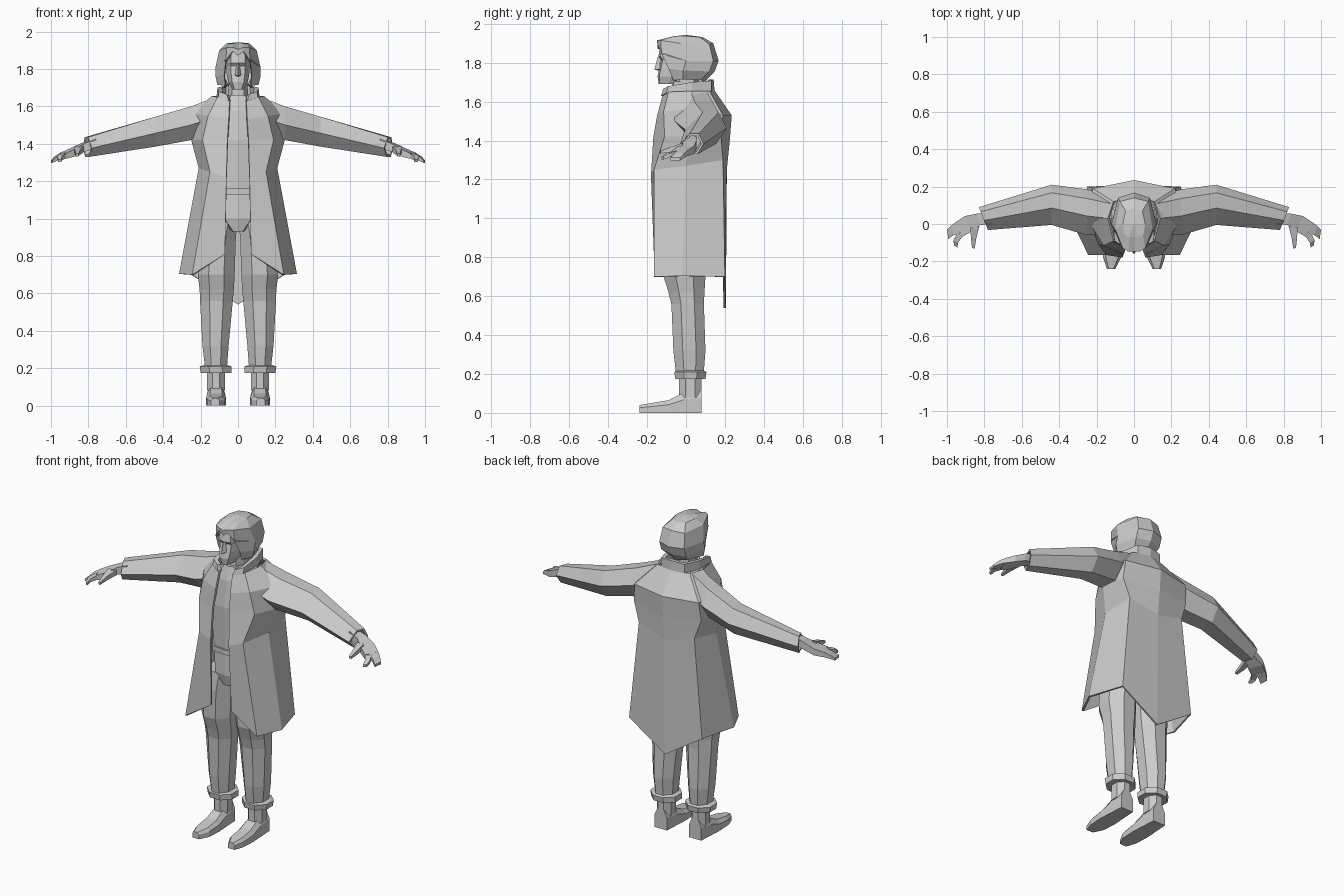
import bpy, bmesh, math

grey = bpy.data.materials.new("light_grey")
grey.diffuse_color = (0.6, 0.6, 0.6, 1)


def build(name, verts, faces, shell=0, closed=True):
    """Right half (x > 0) mirrored to the left; shells get an inward thickness."""
    me = bpy.data.meshes.new(name)
    me.from_pydata(verts, [], faces)
    if closed:
        bm = bmesh.new()
        bm.from_mesh(me)
        bmesh.ops.recalc_face_normals(bm, faces=bm.faces)
        bm.to_mesh(me)
        bm.free()
    me.materials.append(grey)
    ob = bpy.data.objects.new(name, me)
    bpy.context.collection.objects.link(ob)
    m = ob.modifiers.new("mirror", 'MIRROR')
    m.use_clip = True
    if shell:
        s = ob.modifiers.new("thickness", 'SOLIDIFY')
        s.thickness, s.offset = shell, -1
    return ob


def loft(name, rings):
    """Closed tube through rings with capped ends."""
    n = len(rings[0])
    faces = [(r * n + i, r * n + (i + 1) % n, (r + 1) * n + (i + 1) % n, (r + 1) * n + i)
             for r in range(len(rings) - 1) for i in range(n)]
    faces += [tuple(range(n)), tuple(range((len(rings) - 1) * n, len(rings) * n))]
    return build(name, [p for r in rings for p in r], faces)


def sheet(name, rows, shell):
    """Open sheet; rows go upward, columns run front to back."""
    n = len(rows[0])
    faces = [(r * n + i, r * n + i + 1, (r + 1) * n + i + 1, (r + 1) * n + i)
             for r in range(len(rows) - 1) for i in range(n - 1)]
    return build(name, [p for r in rows for p in r], faces, shell, False)


def oct_ring(x0, x1, y0, y1, z):
    """Eight-sided horizontal ring filling a box."""
    cx, cy, k = (x0 + x1) / 2, (y0 + y1) / 2, 1 / math.cos(math.pi / 8)
    return [(cx + (x1 - x0) / 2 * k * math.cos(a), cy + (y1 - y0) / 2 * k * math.sin(a), z)
            for a in [math.pi / 8 + i * math.pi / 4 for i in range(8)]]


def half_ring(w, y0, y1, z):
    """Right half of a body ring, front centre to back centre."""
    h = y1 - y0
    return [(0, y0, z), (w * .6, y0 + h * .04, z), (w, y0 + h * .35, z),
            (w * .9, y0 + h * .8, z), (0, y1, z)]


def capped_half(name, rings):
    """Half body with its end caps, open along the mirror plane."""
    ob = sheet(name, rings, 0)
    bm = bmesh.new()
    bm.from_mesh(ob.data)
    bm.verts.ensure_lookup_table()
    n = len(rings[0])
    bm.faces.new(bm.verts[:n][::-1])
    bm.faces.new(bm.verts[-n:])
    bm.to_mesh(ob.data)
    bm.free()


# Long coat with a pointed back hem
sheet("coat", [
    [(.07, -.165, .81), (.245, -.165, .70), (.315, -.02, .705), (.25, .20, .70), (0, .205, .54)],
    [(.062, -.18, 1.22), (.15, -.165, 1.25), (.21, 0, 1.27), (.19, .19, 1.30), (0, .21, 1.25)],
    [(.057, -.168, 1.42), (.19, -.11, 1.42), (.25, .03, 1.42), (.23, .18, 1.42), (0, .225, 1.40)],
    [(.05, -.148, 1.53), (.16, -.115, 1.55), (.25, .03, 1.56), (.22, .19, 1.53), (0, .235, 1.53)],
    [(.045, -.12, 1.635), (.11, -.09, 1.65), (.14, .03, 1.655), (.11, .12, 1.655), (0, .145, 1.66)],
], .012)

# Stand-up collar
sheet("collar", [
    [(.05, -.128, 1.63), (.105, -.10, 1.645), (.115, .03, 1.65), (.08, .13, 1.65), (0, .147, 1.655)],
    [(.06, -.118, 1.665), (.105, -.09, 1.68), (.11, .03, 1.70), (.08, .13, 1.708), (0, .142, 1.715)],
], .025)


# Six-sided sleeves, hollow at the wrist
def sleeve_ring(x, y0, y1, z0, z1, slant=0, f=1):
    cy, cz, w, h = (y0 + y1) / 2, (z0 + z1) / 2, (y1 - y0) * f, (z1 - z0) * f
    pts = [(-.5, -.05), (-.08, .5), (.3, .5), (.5, 0), (.25, -.5), (-.2, -.5)]
    return [(x + slant * a * w, cy + a * w, cz + b * h) for a, b in pts]


loft("sleeve", [
    sleeve_ring(.12, -.06, .15, 1.46, 1.65),
    sleeve_ring(.25, -.06, .185, 1.42, 1.60),
    sleeve_ring(.44, -.005, .21, 1.385, 1.545),
    sleeve_ring(.805, -.032, .09, 1.33, 1.435, .4),
    sleeve_ring(.805, -.032, .09, 1.33, 1.435, .4, .8),
    sleeve_ring(.77, -.032, .09, 1.34, 1.445, .4, .75)])


# Hands: flat bars given by back edge, front edge, height and thickness
def bar(name, rows):
    loft(name, [[(xa, ya, z + t / 2), (xb, yb, z + t / 2), (xb, yb, z - t / 2), (xa, ya, z - t / 2)]
                for xa, ya, xb, yb, z, t in rows])


bar("palm", [(.77, .055, .76, .0, 1.40, .05), (.84, .055, .82, -.005, 1.38, .045),
             (.905, .042, .87, -.04, 1.352, .04), (.955, .008, .92, -.07, 1.335, .03)])
bar("fingers", [(.95, .012, .93, -.05, 1.337, .028), (.98, -.01, .965, -.06, 1.322, .024),
                (1.0, -.03, .993, -.08, 1.305, .014)])
bar("index_finger", [(.945, -.045, .918, -.068, 1.335, .026), (.965, -.085, .94, -.10, 1.325, .022),
                     (.962, -.115, .945, -.125, 1.31, .014)])
bar("thumb", [(.875, -.02, .825, -.005, 1.37, .032), (.872, -.075, .843, -.075, 1.355, .026),
              (.866, -.128, .852, -.133, 1.34, .014)])

# Trouser legs, turned-up cuffs, boots
loft("trouser_leg", [
    oct_ring(.005, .17, -.11, .11, .99), oct_ring(.012, .20, -.12, .11, .88),
    oct_ring(.018, .215, -.115, .10, .70), oct_ring(.022, .205, -.09, .095, .62),
    oct_ring(.028, .203, -.075, .092, .56), oct_ring(.05, .19, -.065, .10, .32),
    oct_ring(.06, .175, -.05, .09, .19)])
loft("trouser_cuff", [oct_ring(.035, .20, -.055, .10, .175), oct_ring(.035, .205, -.06, .105, .21),
                      oct_ring(.06, .175, -.045, .09, .218)])
loft("boot_shaft", [oct_ring(.07, .165, -.035, .08, .08), oct_ring(.07, .165, -.035, .08, .19)])
loft("boot_foot", [[(x0, y, 0), (x1, y, 0), (x1, y, h * .65), (x1 - b, y, h), (x0 + b, y, h), (x0, y, h * .65)]
                   for y, x0, x1, h, b in [(.08, .075, .16, .12, .02), (-.01, .07, .165, .105, .02),
                                           (-.09, .065, .17, .065, .02), (-.18, .07, .165, .05, .015),
                                           (-.24, .10, .145, .04, .01)]])

# Shirt with pointed lower edge, waistband, neck
capped_half("shirt", [half_ring(.04, -.115, .09, .93), half_ring(.12, -.13, .12, 1.0),
                      half_ring(.14, -.125, .13, 1.15), half_ring(.16, -.135, .15, 1.42),
                      half_ring(.13, -.115, .13, 1.58), half_ring(.06, -.09, .09, 1.66)])
capped_half("waistband", [half_ring(.145, -.136, .13, 1.13), half_ring(.145, -.136, .13, 1.16)])
capped_half("neck", [half_ring(.055, -.075, .07, 1.60), half_ring(.05, -.065, .07, 1.76)])

# Face with chin, brow and nose
capped_half("face", [half_ring(.03, -.14, 0, 1.69), half_ring(.052, -.146, .06, 1.73),
                     half_ring(.06, -.138, .09, 1.77), half_ring(.063, -.128, .10, 1.815),
                     half_ring(.065, -.142, .10, 1.832), half_ring(.06, -.13, .10, 1.90)])
sheet("nose", [[(0, -.135, 1.757), (.016, -.13, 1.76)], [(0, -.163, 1.765), (.016, -.135, 1.767)],
               [(0, -.145, 1.83), (.008, -.13, 1.83)]], 0)

# Hair: cap with a parted fringe, and side locks reaching the jaw
sheet("hair_cap", [
    [(0, -.145, 1.87), (.03, -.145, 1.895), (.065, -.125, 1.845), (.12, 0, 1.81), (.085, .14, 1.81), (0, .168, 1.81)],
    [(0, -.148, 1.905), (.03, -.148, 1.915), (.06, -.13, 1.915), (.10, -.03, 1.90), (.075, .12, 1.895), (0, .14, 1.90)],
    [(0, -.07, 1.93), (.025, -.07, 1.935), (.05, -.06, 1.935), (.06, 0, 1.937), (.045, .07, 1.932), (0, .085, 1.932)],
    [(0, 0, 1.943)] * 6,
], .012)
sheet("hair_locks", [
    [(.06, -.03, 1.70), (.068, -.065, 1.71), (.11, -.015, 1.715), (.06, .075, 1.71), (0, .095, 1.70)],
    [(.07, -.04, 1.76), (.074, -.09, 1.77), (.12, -.015, 1.76), (.085, .12, 1.755), (0, .147, 1.755)],
    [(.06, -.05, 1.85), (.065, -.125, 1.845), (.12, 0, 1.81), (.085, .14, 1.81), (0, .168, 1.81)],
], .012)
